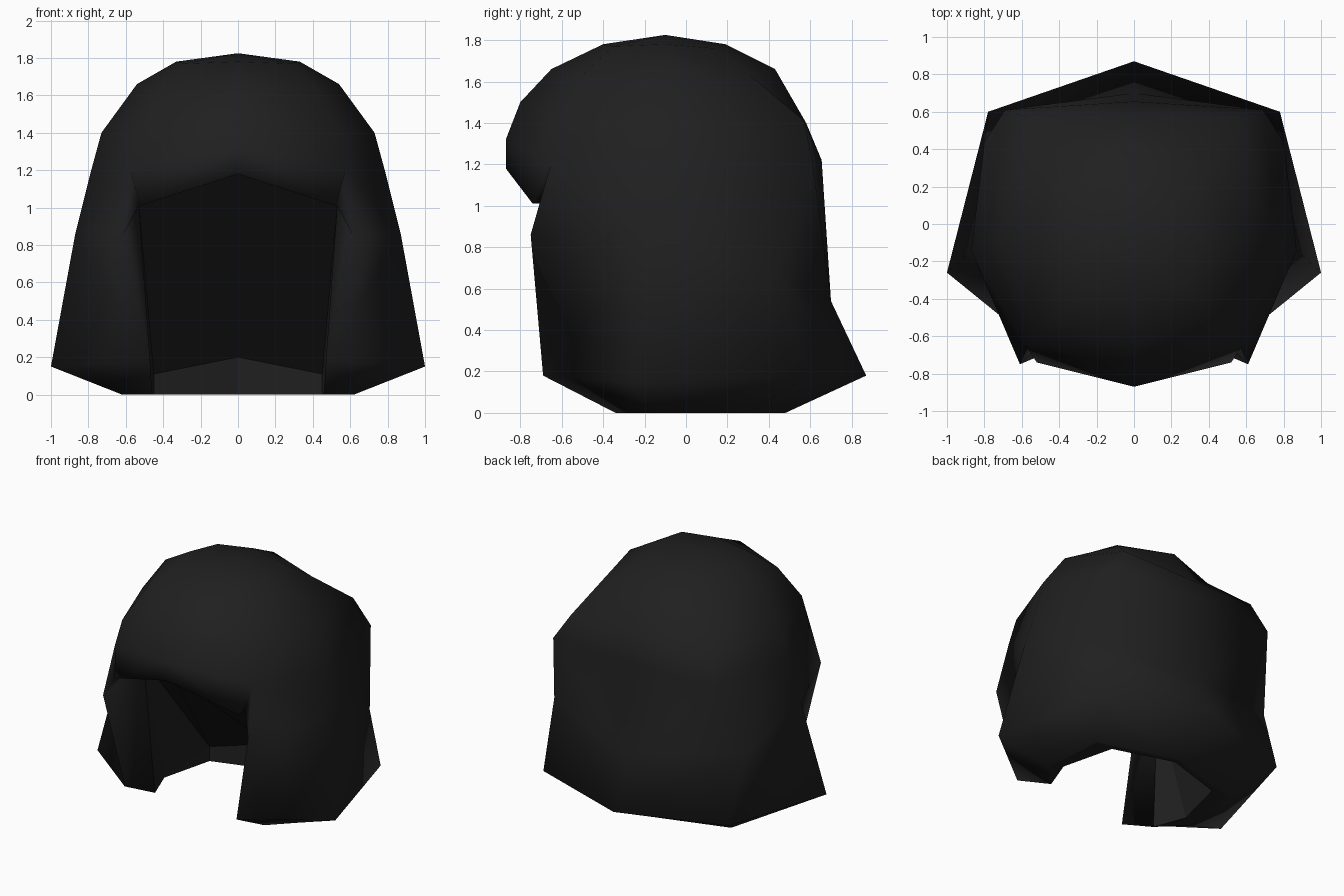
import bpy
import bmesh

default_cube = bpy.data.objects.get("Cube")
if default_cube:
    bpy.data.objects.remove(default_cube, do_unlink=True)


def make_material(name, colour):
    material = bpy.data.materials.new(name)
    material.use_nodes = True
    material.diffuse_color = colour
    shader = next(n for n in material.node_tree.nodes if n.type == 'BSDF_PRINCIPLED')
    shader.inputs["Base Color"].default_value = colour
    shader.inputs["Roughness"].default_value = 0.8
    return material


black_hair = make_material("black_hair", (0.014, 0.014, 0.014, 1))
mesh_builder = bmesh.new()


def column(points):
    """Turn a list of coordinates, crown to hem, into vertices."""
    return [mesh_builder.verts.new(point) for point in points]


def face(*corners):
    """Add a smooth outer face."""
    mesh_builder.faces.new(corners).smooth = True


def flat_face(*corners):
    """Add a flat lining face, which also keeps its rim sharp."""
    mesh_builder.faces.new(corners).smooth = False


def strip(first, second):
    """Join two neighbouring columns with quads."""
    for row in range(min(len(first), len(second)) - 1):
        face(first[row], first[row + 1], second[row + 1], second[row])


# Vertical profiles of the left half, running from crown to hem
front_middle = column([(0, -.4, 1.78), (0, -.65, 1.66), (0, -.8, 1.5),
                       (0, -.87, 1.32), (0, -.87, 1.18)])
front_corner = column([(.28, -.35, 1.77), (.42, -.5, 1.63), (.54, -.62, 1.4),
                       (.58, -.65, 1.21), (.61, -.75, .86), (.47, -.69, .18),
                       (.46, -.34, 0)])
side = column([(.33, -.1, 1.78), (.54, -.1, 1.66), (.73, -.1, 1.4),
               (.79, -.1, 1.18), (.87, -.14, .86), (1, -.26, .15),
               (.62, -.18, 0)])
back_corner = column([(.27, .14, 1.76), (.4, .31, 1.63), (.57, .57, 1.41),
                      (.69, .61, 1.22), (.8, .44, .67), (.78, .6, .18),
                      (.59, .3, 0)])
back_middle = column([(0, .19, 1.78), (0, .43, 1.66), (0, .58, 1.4),
                      (0, .655, 1.22), (0, .7, .54), (0, .87, .18),
                      (0, .48, 0)])
apex, fringe_tip = column([(0, -.1, 1.825), (.52, -.74, 1.01)])

# Inner edges: fringe lip, top of the lock, hem and low back wall
lip_middle, lip_corner, inner_top = column([(0, -.8, 1.2), (.53, -.67, 1.01),
                                            (.53, -.38, 1.01)])
inner_side, inner_corner, inner_middle = column([(.55, -.1, 0), (.45, .3, 0),
                                                 (0, .44, 0)])
wall_corner, wall_middle = column([(.45, .3, .11), (0, .44, .2)])

# Outer surface: crown fan, then the strips around the head
columns = [front_middle, front_corner, side, back_corner, back_middle]
for first, second in zip(columns, columns[1:]):
    face(apex, first[0], second[0])
strip(front_middle[:-1], front_corner)
strip(front_corner[:5], side)
strip(front_corner[5:], side[5:])
for first, second in zip(columns[2:], columns[3:]):
    strip(first, second)

# Fringe hanging over the face opening, with its thin lip underneath
lock_root, lock_edge, lock_hem, lock_foot = front_corner[3:]
fringe_end = front_middle[-1]
face(front_middle[-2], fringe_end, fringe_tip, lock_root)
face(lock_root, fringe_tip, lip_corner)
face(fringe_end, lip_middle, lip_corner, fringe_tip)

# Front lock: creased flare outside, broad face inside
face(lock_edge, lock_hem, side[4])
face(lock_hem, side[5], side[4])
face(lock_root, lip_corner, lock_edge)
face(lock_edge, lip_corner, inner_top)
face(lock_edge, inner_top, lock_hem)
face(lock_hem, inner_top, lock_foot)

# Flat hem between the outer and inner edges
flat_face(lock_foot, side[-1], inner_side)
flat_face(side[-1], back_corner[-1], inner_corner, inner_side)
flat_face(back_corner[-1], back_middle[-1], inner_middle, inner_corner)

# Lining: side wall, back wall and the sloping underside from fringe to nape
flat_face(inner_top, lock_foot, inner_side)
flat_face(inner_top, inner_side, wall_corner)
flat_face(inner_side, inner_corner, wall_corner)
flat_face(inner_corner, inner_middle, wall_middle, wall_corner)
flat_face(lip_middle, lip_corner, inner_top)
flat_face(lip_middle, inner_top, wall_corner, wall_middle)

bmesh.ops.recalc_face_normals(mesh_builder, faces=mesh_builder.faces[:])
hair_mesh = bpy.data.meshes.new("hair")
mesh_builder.to_mesh(hair_mesh)
mesh_builder.free()
hair_mesh.materials.append(black_hair)

hair = bpy.data.objects.new("hair", hair_mesh)
bpy.context.collection.objects.link(hair)

# Mirror the half across the middle
mirror = hair.modifiers.new("mirror_halves", 'MIRROR')
mirror.use_clip = True
